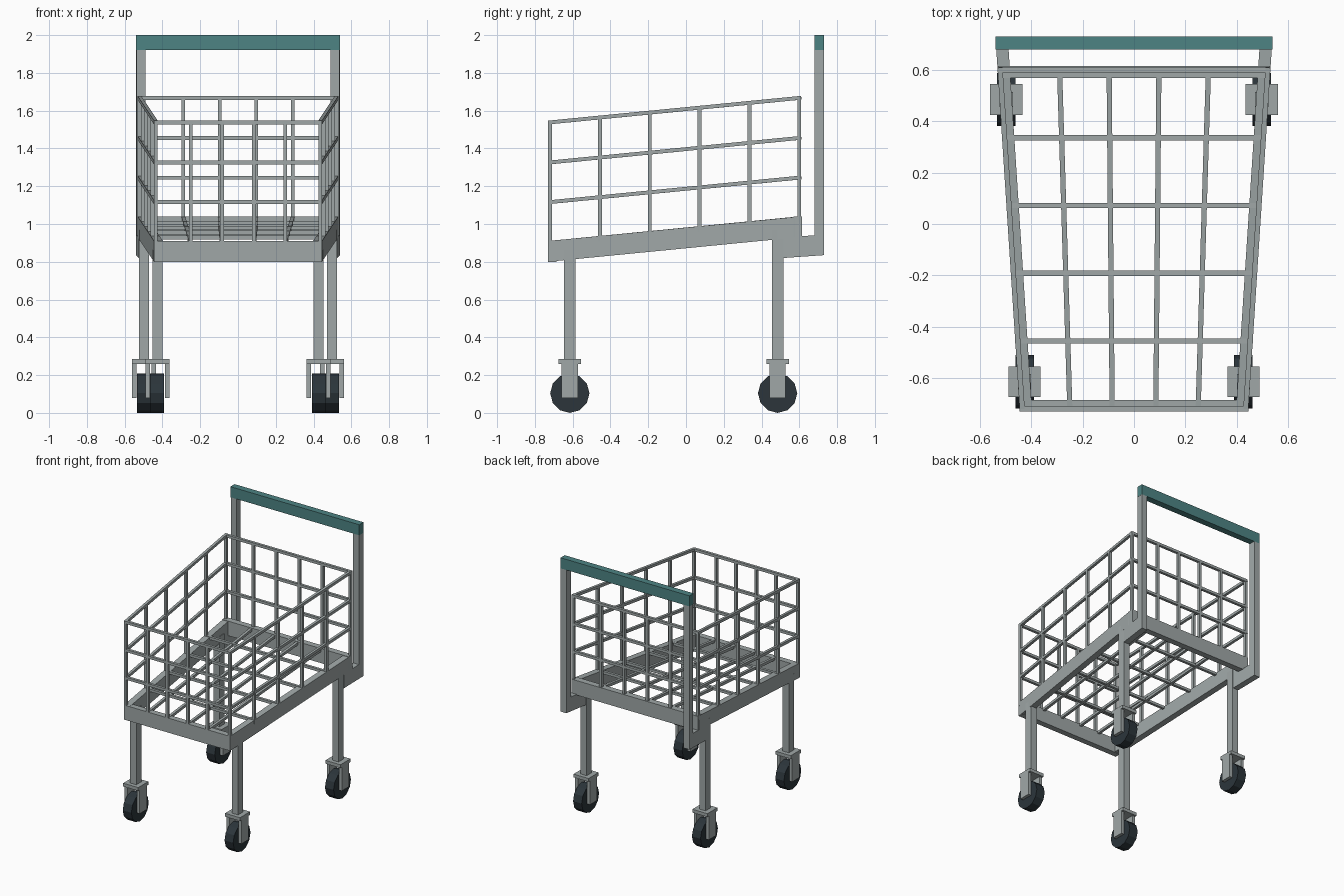
import bpy, bmesh, math
from mathutils import Vector, Matrix

if "Cube" in bpy.data.objects:
    bpy.data.objects.remove(bpy.data.objects["Cube"])


def material(name, rgb):
    m = bpy.data.materials.new(name)
    m.diffuse_color = (*rgb, 1)
    m.use_nodes = True
    m.node_tree.nodes["Principled BSDF"].inputs["Base Color"].default_value = m.diffuse_color
    return m


METAL = material("grey metal", (0.35, 0.39, 0.39))
TEAL = material("teal grip", (0.075, 0.23, 0.23))
RUBBER = material("dark rubber", (0.025, 0.036, 0.044))

FRONT, BACK, WIRE = -0.73, 0.61, 0.02


def half_width(y):            # the cart widens towards the back
    return 0.445 + (y - FRONT) * 0.065


def deck(y):                  # sloping top of the base frame
    return 0.91 + (y - FRONT) * 0.098


def finish(name, bm, mat):
    bmesh.ops.recalc_face_normals(bm, faces=bm.faces)
    me = bpy.data.meshes.new(name)
    bm.to_mesh(me)
    bm.free()
    me.materials.append(mat)
    ob = bpy.data.objects.new(name, me)
    bpy.context.collection.objects.link(ob)
    return ob


def box(bm, x0, x1, y0, y1, z0, z1):
    m = Matrix.Translation(((x0 + x1) / 2, (y0 + y1) / 2, (z0 + z1) / 2))
    bmesh.ops.create_cube(bm, size=1, matrix=m @ Matrix.Diagonal((x1 - x0, y1 - y0, z1 - z0, 1)))


def bar(bm, a, b, w=WIRE):
    """Square wire between two points."""
    a, b = Vector(a), Vector(b)
    d = (b - a).normalized()
    side = d.cross(Vector((0, 0, 1)))
    if side.length < 0.01:
        side = Vector((1, 0, 0))
    side.normalize()
    up = side.cross(d)
    rot = Matrix((side, d, up)).transposed().to_4x4()
    bmesh.ops.create_cube(bm, size=1, matrix=Matrix.Translation((a + b) / 2) @ rot
                          @ Matrix.Diagonal((w, (b - a).length, w, 1)))


# Side frames: sloping rail, rear bracket and upright in one profile
profile = [(-0.73, 0.80), (0.515, 0.922), (0.515, 0.82), (0.73, 0.835), (0.73, 1.92),
           (0.68, 1.92), (0.68, 0.94), (0.605, 0.935), (0.605, 1.04), (-0.73, 0.91)]
for s, label in ((-1, "left"), (1, "right")):
    bm = bmesh.new()
    outer = [bm.verts.new((s * half_width(y), y, z)) for y, z in profile]
    inner = [bm.verts.new((s * (half_width(y) - 0.048), y, z)) for y, z in profile]
    bm.faces.new(outer)
    bm.faces.new(inner[::-1])
    for i in range(len(profile)):
        j = (i + 1) % len(profile)
        bm.faces.new((outer[i], inner[i], inner[j], outer[j]))
    finish(label + "_side_frame", bm, METAL)

# Cross members of the base frame
bm = bmesh.new()
box(bm, -0.443, 0.443, FRONT, -0.685, 0.80, 0.91)
finish("front_cross_member", bm, METAL)
bm = bmesh.new()
box(bm, -0.53, 0.53, 0.568, 0.615, 0.93, 1.04)
finish("back_cross_member", bm, METAL)

# Handle
bm = bmesh.new()
box(bm, -0.54, 0.54, 0.68, 0.73, 1.92, 2.0)
finish("handle", bm, TEAL)

# Wire positions shared by floor and walls
yf, yb = FRONT + 0.01, 0.60
rows = [yf + (yb - yf) * i / 5 for i in range(6)]
columns = [(-0.25, -0.29), (-0.085, -0.097), (0.085, 0.097), (0.25, 0.29)]
levels = [0.21, 0.42, 0.632]

# Floor grid
bm = bmesh.new()
for y in rows[1:-1]:
    w = half_width(y) - 0.02
    bar(bm, (-w, y, deck(y) - 0.008), (w, y, deck(y) - 0.008))
for xf, xb in columns:
    bar(bm, (xf, yf, deck(yf) - 0.01), (xb, yb, deck(yb) - 0.01))
finish("basket_floor", bm, METAL)

# Side walls
for s, label in ((-1, "left"), (1, "right")):
    bm = bmesh.new()
    for y in rows:
        x = s * (half_width(y) - 0.01)
        bar(bm, (x, y, deck(y) - 0.03), (x, y, deck(y) + levels[-1]))
    for h in levels:
        bar(bm, (s * (half_width(FRONT) - 0.01), FRONT, deck(FRONT) + h - 0.005),
            (s * (half_width(BACK) - 0.01), BACK, deck(BACK) + h - 0.005))
    finish(label + "_basket_wall", bm, METAL)

# Front and back walls
for k, (y, label) in enumerate(((yf, "front"), (yb, "back"))):
    bm = bmesh.new()
    w = half_width(y) - 0.005
    for pair in columns:
        bar(bm, (pair[k], y, deck(y) - 0.03), (pair[k], y, deck(y) + levels[-1]))
    for h in levels:
        bar(bm, (-w, y, deck(y) + h - 0.005), (w, y, deck(y) + h - 0.005))
    finish(label + "_basket_wall", bm, METAL)

# Legs, casters and wheels
for y, end in ((-0.615, "front"), (0.485, "back")):
    for s, label in ((-1, "left"), (1, "right")):
        name = end + "_" + label
        x = s * (half_width(y) - 0.026)
        bm = bmesh.new()
        box(bm, x - 0.026, x + 0.026, y - 0.03, y + 0.03, 0.27, deck(y) - 0.06)
        finish(name + "_leg", bm, METAL)

        bm = bmesh.new()
        box(bm, x - 0.063, x + 0.063, y - 0.06, y + 0.06, 0.26, 0.285)
        for t in (-1, 1):
            c = x + t * 0.051
            box(bm, c - 0.012, c + 0.012, y - 0.043, y + 0.043, 0.08, 0.262)
        finish(name + "_caster_fork", bm, METAL)

        bm = bmesh.new()
        bmesh.ops.create_cone(bm, cap_ends=True, segments=12, radius1=0.104, radius2=0.104, depth=0.072,
                              matrix=Matrix.Translation((x, y, 0.104)) @ Matrix.Rotation(math.pi / 2, 4, 'Y'))
        finish(name + "_wheel", bm, RUBBER)
